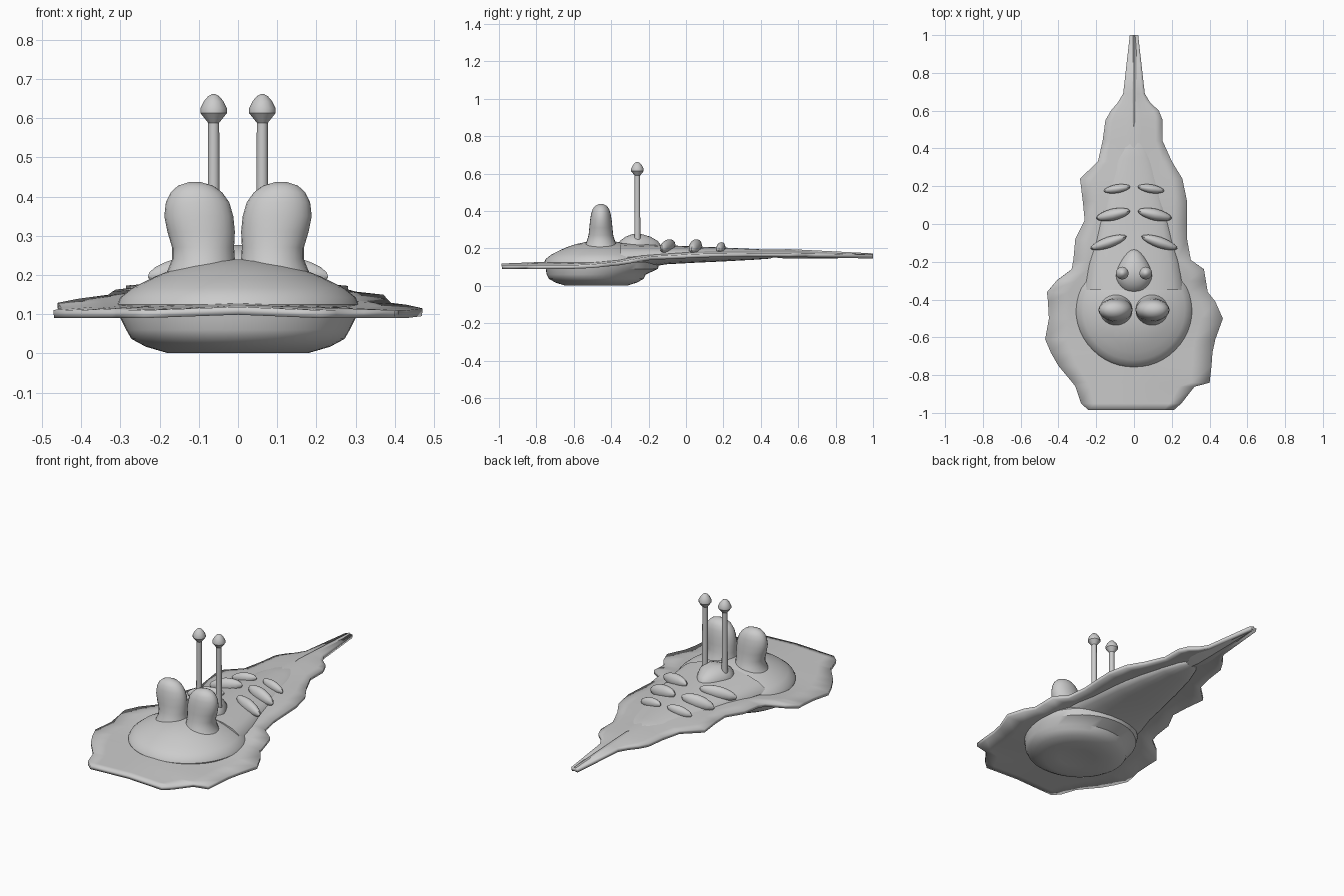
import bpy, bmesh, math
from mathutils import Vector

skin = bpy.data.materials.new("light grey skin")
skin.diffuse_color = (0.6, 0.6, 0.6, 1)


def finish(name, bm, angle=35):
    bmesh.ops.recalc_face_normals(bm, faces=bm.faces)
    me = bpy.data.meshes.new(name)
    bm.to_mesh(me)
    bm.free()
    ob = bpy.data.objects.new(name, me)
    bpy.context.collection.objects.link(ob)
    me.materials.append(skin)
    bpy.ops.object.select_all(action='DESELECT')
    ob.select_set(True)
    bpy.context.view_layer.objects.active = ob
    bpy.ops.object.shade_smooth_by_angle(angle=math.radians(angle))
    return ob


def loft(name, rings, angle=35):
    """Skin closed rings of equal length and cap both ends."""
    bm = bmesh.new()
    loops = [[bm.verts.new(p) for p in ring] for ring in rings]
    n = len(loops[0])
    for a, b in zip(loops, loops[1:]):
        for i in range(n):
            bm.faces.new((a[i], a[(i + 1) % n], b[(i + 1) % n], b[i]))
    bm.faces.new(loops[0])
    bm.faces.new(loops[-1])
    return finish(name, bm, angle)


def flat_ring(cx, cy, z, rx, ry, n):
    return [(cx + rx * math.cos(2 * math.pi * i / n),
             cy + ry * math.sin(2 * math.pi * i / n), z) for i in range(n)]


def lerp(table, y):
    for (y0, a), (y1, b) in zip(table, table[1:]):
        if y <= y1:
            return a + (b - a) * max(0, (y - y0) / (y1 - y0))
    return table[-1][1]


# Wavy skirt: rows of (y, left x, right x), swept from front to tail tip
outline = [(-0.985, -0.24, 0.21), (-0.95, -0.28, 0.25), (-0.86, -0.31, 0.32),
           (-0.84, -0.325, 0.40), (-0.75, -0.40, 0.41), (-0.68, -0.44, 0.415),
           (-0.61, -0.47, 0.43), (-0.50, -0.45, 0.47), (-0.41, -0.455, 0.43),
           (-0.36, -0.46, 0.39), (-0.30, -0.41, 0.38), (-0.24, -0.33, 0.37),
           (-0.19, -0.32, 0.30), (-0.08, -0.31, 0.28), (0.02, -0.26, 0.28),
           (0.12, -0.27, 0.28), (0.24, -0.285, 0.255), (0.33, -0.19, 0.20),
           (0.44, -0.165, 0.15), (0.55, -0.15, 0.15), (0.60, -0.12, 0.13),
           (0.64, -0.085, 0.085), (0.69, -0.055, 0.055), (1.0, -0.02, 0.02)]
edge_z = [(-1, 0.10), (-0.55, 0.10), (-0.35, 0.12), (-0.2, 0.147),
          (0.1, 0.162), (0.5, 0.165), (1, 0.155)]
crown = [(-1, 0.008), (-0.7, 0.02), (-0.3, 0.03), (0, 0.03), (0.35, 0.02),
         (0.5, 0.02), (0.75, 0.012), (1, 0.003)]
steps = [-1, -0.75, -0.5, -0.25, 0, 0.25, 0.5, 0.75, 1]
bm = bmesh.new()
rows = []
for y, xl, xr in outline:
    rows.append([bm.verts.new((t * (xr if t > 0 else -xl), y,
                 lerp(edge_z, y) + lerp(crown, y) * (1 - abs(t)))) for t in steps])
for a, b in zip(rows, rows[1:]):
    for i in range(len(steps) - 1):
        bm.faces.new((a[i], a[i + 1], b[i + 1], b[i]))
skirt = finish("skirt", bm, 25)
solid = skirt.modifiers.new("thickness", 'SOLIDIFY')
solid.thickness = 0.02
solid.offset = 0

# Round body: shallow dome above, dished belly below
profile = [(0.03, 0.012), (0.10, 0.008), (0.18, 0.001), (0.235, 0.017),
           (0.272, 0.037), (0.285, 0.06), (0.30, 0.09), (0.308, 0.125),
           (0.30, 0.143), (0.27, 0.167), (0.23, 0.187), (0.19, 0.205),
           (0.14, 0.222), (0.08, 0.235), (0.02, 0.24)]
loft("body", [flat_ring(0, -0.45 - (0.03 if z < 0.08 else 0), z, r,
                        r * (0.93 if z < 0.08 else 1), 48) for r, z in profile])

# Tapering tail body: (y, half width, bottom, top)
tail = [(-0.35, 0.26, 0.07, 0.23), (-0.2, 0.235, 0.10, 0.222),
        (-0.1, 0.205, 0.115, 0.216), (0.05, 0.175, 0.123, 0.21),
        (0.2, 0.14, 0.13, 0.204), (0.35, 0.1, 0.138, 0.197),
        (0.45, 0.06, 0.145, 0.192), (0.48, 0.035, 0.155, 0.185)]
loft("tail_body", [[(w * math.cos(k * math.pi / 10), y, (lo + hi) / 2
                     + (hi - lo) / 2 * math.sin(k * math.pi / 10))
                    for k in range(20)] for y, w, lo, hi in tail])

# Tail spike: diamond section, pointed where it meets the tail body
spike = [(0.40, 0.004, 0.005), (0.54, 0.055, 0.02), (0.68, 0.05, 0.016),
         (1.0, 0.018, 0.006)]
loft("tail_spike", [[(w, y, lerp(edge_z, y)), (0, y, lerp(edge_z, y) + h + 0.012),
                     (-w, y, lerp(edge_z, y)), (0, y, lerp(edge_z, y) - h)]
                    for y, w, h in spike], 20)

# Teardrop mound carrying the stalks
mound = [(0.19, 0.10, 1), (0.215, 0.098, 1), (0.24, 0.088, 0.95),
         (0.262, 0.065, 0.85), (0.276, 0.03, 0.7)]
rings = []
for z, r, s in mound:
    rings.append([(x * (1 - max(0, y) * 3.5), -0.265 + y * (1.35 if y > 0 else 1.05) * s, z)
                  for x, y, z in flat_ring(0, 0, z, r, r, 24)])
loft("stalk_mound", rings)

# Raised back ridges: (inner point, outer point, thickness)
ridges = [((0.04, -0.065, 0.225), (0.23, -0.13, 0.195), 0.029),
          ((0.02, 0.07, 0.225), (0.20, 0.03, 0.19), 0.031),
          ((0.02, 0.198, 0.215), (0.16, 0.175, 0.19), 0.023)]
eye = [(0.19, 0.092, 0.098, 0.095), (0.215, 0.09, 0.088, 0.085),
       (0.24, 0.088, 0.08, 0.075), (0.27, 0.089, 0.079, 0.066),
       (0.31, 0.094, 0.086, 0.062), (0.35, 0.1, 0.088, 0.058),
       (0.385, 0.103, 0.081, 0.052), (0.41, 0.106, 0.066, 0.044),
       (0.427, 0.108, 0.046, 0.031), (0.437, 0.11, 0.015, 0.011)]
stalk = [(0.22, 0.018), (0.28, 0.016), (0.42, 0.015), (0.595, 0.014)]
cap = [(0.588, 0.014), (0.603, 0.026), (0.613, 0.034), (0.625, 0.034),
       (0.643, 0.025), (0.656, 0.014), (0.661, 0.005)]
for side, s in (("right", 1), ("left", -1)):
    # Tall bulging eye lobe, stalk and stalk cap
    loft(side + "_eye_lobe", [flat_ring(s * cx, -0.455, z, rx, ry, 24)
                              for z, cx, rx, ry in eye])
    loft(side + "_stalk", [flat_ring(s * 0.062, -0.26, z, r, r, 12) for z, r in stalk])
    loft(side + "_stalk_cap", [flat_ring(s * 0.062, -0.26, z, r, r, 12) for z, r in cap])
    for k, (p, q, r) in enumerate(ridges):
        a, b = Vector((s * p[0], p[1], p[2])), Vector((s * q[0], q[1], q[2]))
        bm = bmesh.new()
        bmesh.ops.create_uvsphere(bm, u_segments=16, v_segments=10, radius=1)
        turn = (b - a).to_track_quat('X', 'Z').to_matrix()
        for v in bm.verts:
            x = math.copysign(abs(v.co.x) ** 1.2, v.co.x)
            v.co = (a + b) / 2 + turn @ Vector((x * (b - a).length / 2,
                                                v.co.y * r, v.co.z * r * 1.25))
        finish(f"{side}_back_ridge_{k + 1}", bm)
